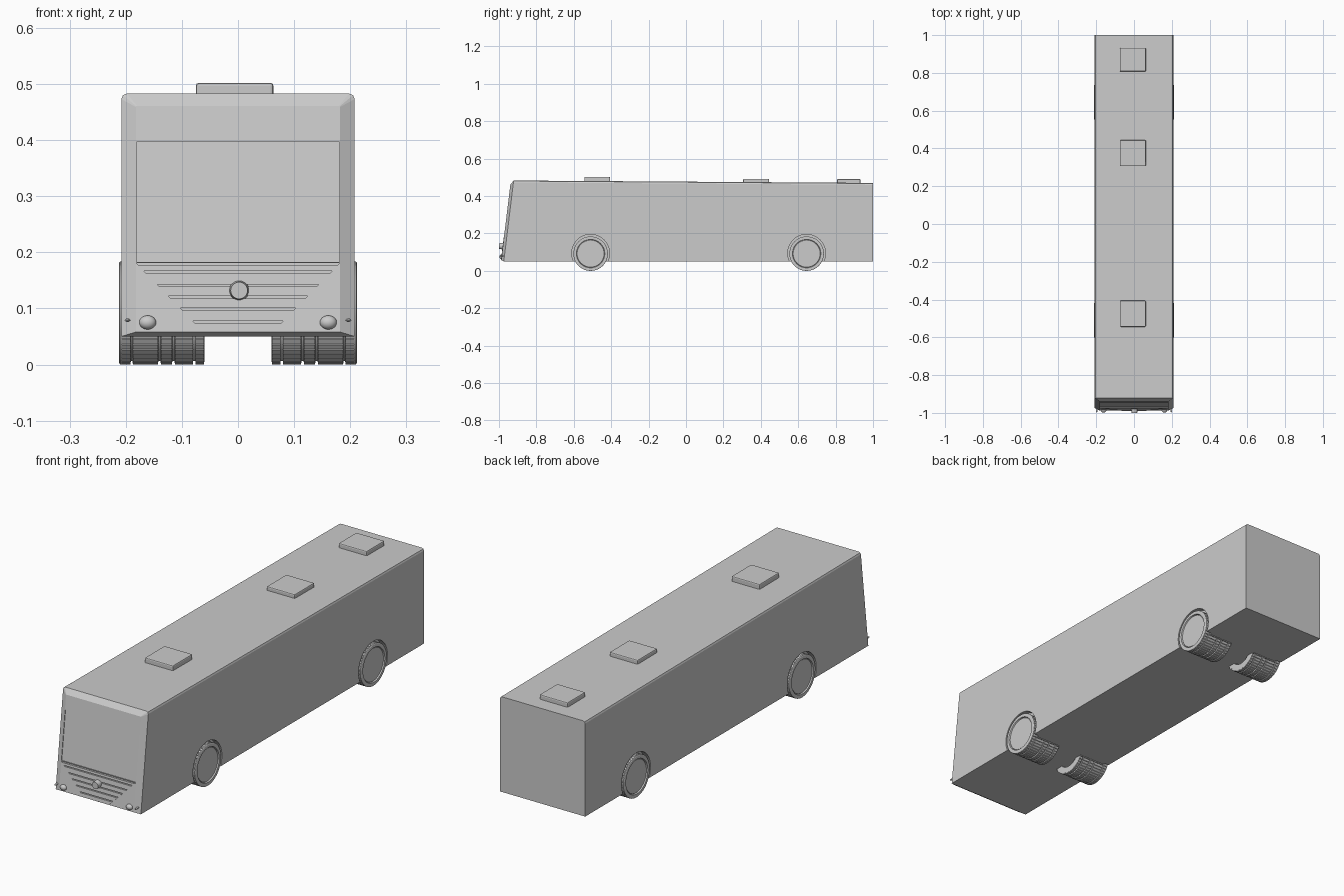
import bpy, bmesh, math
from mathutils import Matrix

if "Cube" in bpy.data.objects:
    bpy.data.objects.remove(bpy.data.objects["Cube"])

W = 0.208           # half width of the body
WHEEL_R = 0.092


def front_y(z):     # leaning front face
    return -0.988 + 0.122 * (z - 0.06)


def roof_z(y):      # gently falling roof line
    return 0.483 - 0.0067 * (y + 0.93)


def make(name, bm, smooth=None):
    bmesh.ops.recalc_face_normals(bm, faces=bm.faces)
    me = bpy.data.meshes.new(name)
    bm.to_mesh(me)
    bm.free()
    ob = bpy.data.objects.new(name, me)
    bpy.context.collection.objects.link(ob)
    if smooth:
        bpy.ops.object.select_all(action='DESELECT')
        bpy.context.view_layer.objects.active = ob
        ob.select_set(True)
        bpy.ops.object.shade_smooth_by_angle(angle=math.radians(smooth))
    return ob


def skin(bm, rings):
    rows = [[bm.verts.new(p) for p in r] for r in rings]
    n = len(rows[0])
    for a, b in zip(rows, rows[1:]):
        for i in range(n):
            bm.faces.new((a[i], a[(i + 1) % n], b[(i + 1) % n], b[i]))
    bm.faces.new(rows[0])
    bm.faces.new(rows[-1])


def front_prism(name, pts, out, depth):
    """Plate following the front face; pts are (x, z)."""
    bm = bmesh.new()
    skin(bm, [[(x, front_y(z) - o, z) for x, z in pts] for o in (out, depth)])
    return make(name, bm)


def cut(target, cutter):
    m = target.modifiers.new("cut", 'BOOLEAN')
    m.operation, m.solver, m.object = 'DIFFERENCE', 'EXACT', cutter
    bpy.context.view_layer.objects.active = target
    bpy.ops.object.modifier_apply(modifier=m.name)
    bpy.data.objects.remove(cutter)


def section(w, bottom, top, r):
    half = [(w, bottom), (w, top - r), (w - 0.3 * r, top - 0.3 * r), (w - r, top)]
    return half + [(-x, z) for x, z in reversed(half)]


# Body: rear, front shoulder and inset front face
bm = bmesh.new()
skin(bm, [
    [(x, 1.0, z) for x, z in section(W, 0.05, roof_z(1), 0.01)],
    [(x, front_y(z) + 0.015, z) for x, z in section(W, 0.05, 0.483, 0.01)],
    [(x, front_y(z), z) for x, z in section(0.182, 0.058, 0.461, 0.002)]])
body = make("body", bm)

# Shallow wheel arches
AXLES = (-0.51, 0.645)
for y in AXLES:
    for s in (-1, 1):
        bm = bmesh.new()
        bmesh.ops.create_cone(bm, cap_ends=True, segments=48, radius1=0.101, radius2=0.101, depth=0.05,
                              matrix=Matrix.Translation((s * W, y, 0.094)) @ Matrix.Rotation(math.pi / 2, 4, 'Y'))
        cut(body, make("arch_cutter", bm))

# Windscreen recess and grille recess with slats
GX, GZ = (0.1815, 0.063), (0.181, 0.0595)


def grille_x(z):
    return GX[1] + (GX[0] - GX[1]) * (z - GZ[1]) / (GZ[0] - GZ[1])


def trapezoid(z0, z1):
    a, b = grille_x(z0), grille_x(z1)
    return [(-a, z0), (a, z0), (b, z1), (-b, z1)]


cut(body, front_prism("screen_cutter", [(-0.181, 0.183), (0.181, 0.183), (0.181, 0.397), (-0.181, 0.397)], 0.02, -0.003))
cut(body, front_prism("grille_cutter", trapezoid(GZ[1], GZ[0]), 0.02, -0.008))
levels = [0.060, 0.078, 0.101, 0.122, 0.143, 0.167, 0.181]
for i, (z0, z1) in enumerate(zip(levels, levels[1:])):
    front_prism(f"grille_slat_{i}", trapezoid(z0, z1 - 0.004), 0.001, -0.0085)

# Round front badge plate (blank)
bm = bmesh.new()
bmesh.ops.create_cone(bm, cap_ends=True, segments=32, radius1=0.018, radius2=0.015, depth=0.029,
                      matrix=Matrix.Translation((0.002, front_y(0.132) - 0.0065, 0.132)) @ Matrix.Rotation(math.pi / 2, 4, 'X'))
make("front_disc", bm, 30)

# Headlights and small marker lamps
for side, s in (("left", -1), ("right", 1)):
    for part, x, z, size in (("headlight", 0.161, 0.075, (0.015, 0.012, 0.0125)),
                             ("marker_lamp", 0.197, 0.079, (0.005, 0.012, 0.003))):
        bm = bmesh.new()
        bmesh.ops.create_uvsphere(bm, u_segments=24, v_segments=12, radius=1)
        bmesh.ops.scale(bm, vec=size, verts=bm.verts)
        bmesh.ops.translate(bm, vec=(s * x, front_y(z), z), verts=bm.verts)
        make(f"{side}_{part}", bm, 40)

# Roof hatches
for i, (y, top) in enumerate(((-0.475, 0.502), (0.375, 0.492), (0.87, 0.491))):
    bm = bmesh.new()
    bmesh.ops.create_cube(bm, size=1)
    bmesh.ops.scale(bm, vec=(0.138, 0.138 if i < 2 else 0.125, 0.03), verts=bm.verts)
    bmesh.ops.translate(bm, vec=(-0.006, y, top - 0.015), verts=bm.verts)
    bmesh.ops.bevel(bm, geom=[e for e in bm.edges if max(v.co.z for v in e.verts) > top - 0.001],
                    offset=0.005, segments=2, profile=0.5, affect='EDGES')
    make(f"roof_hatch_{i}", bm)

# Wheels: lathed section (x, radius) with tread bands raised as blocks
SEG = 48
core = WHEEL_R - 0.006
bands = [(0.207, 0.191), (0.188, 0.142), (0.138, 0.117), (0.113, 0.080), (0.076, 0.060)]
profile = [(0.208, 0.001), (0.208, 0.072), (0.206, 0.074), (0.212, 0.076), (0.212, 0.089), (0.210, WHEEL_R),
           (0.207, WHEEL_R)]
for a, b in bands:
    profile += [(a, core), (b, core)]
profile += [(0.060, 0.062), (0.085, 0.056), (0.085, 0.001)]
for name, y in zip(("front", "rear"), AXLES):
    for side, s in (("left", -1), ("right", 1)):
        bm = bmesh.new()
        skin(bm, [[(s * x, y + r * math.cos(2 * math.pi * k / SEG), WHEEL_R + r * math.sin(2 * math.pi * k / SEG))
                   for k in range(SEG)] for x, r in profile])
        bmesh.ops.recalc_face_normals(bm, faces=bm.faces)

        def is_band(f):
            radii = [math.hypot(v.co.y - y, v.co.z - WHEEL_R) for v in f.verts]
            xs = [abs(v.co.x) for v in f.verts]
            return all(abs(r - core) < 1e-4 for r in radii) and max(xs) - min(xs) > 0.01
        bmesh.ops.inset_individual(bm, faces=[f for f in bm.faces if is_band(f)], thickness=0.0008, depth=0.006)
        make(f"{name}_{side}_wheel", bm, 25)
